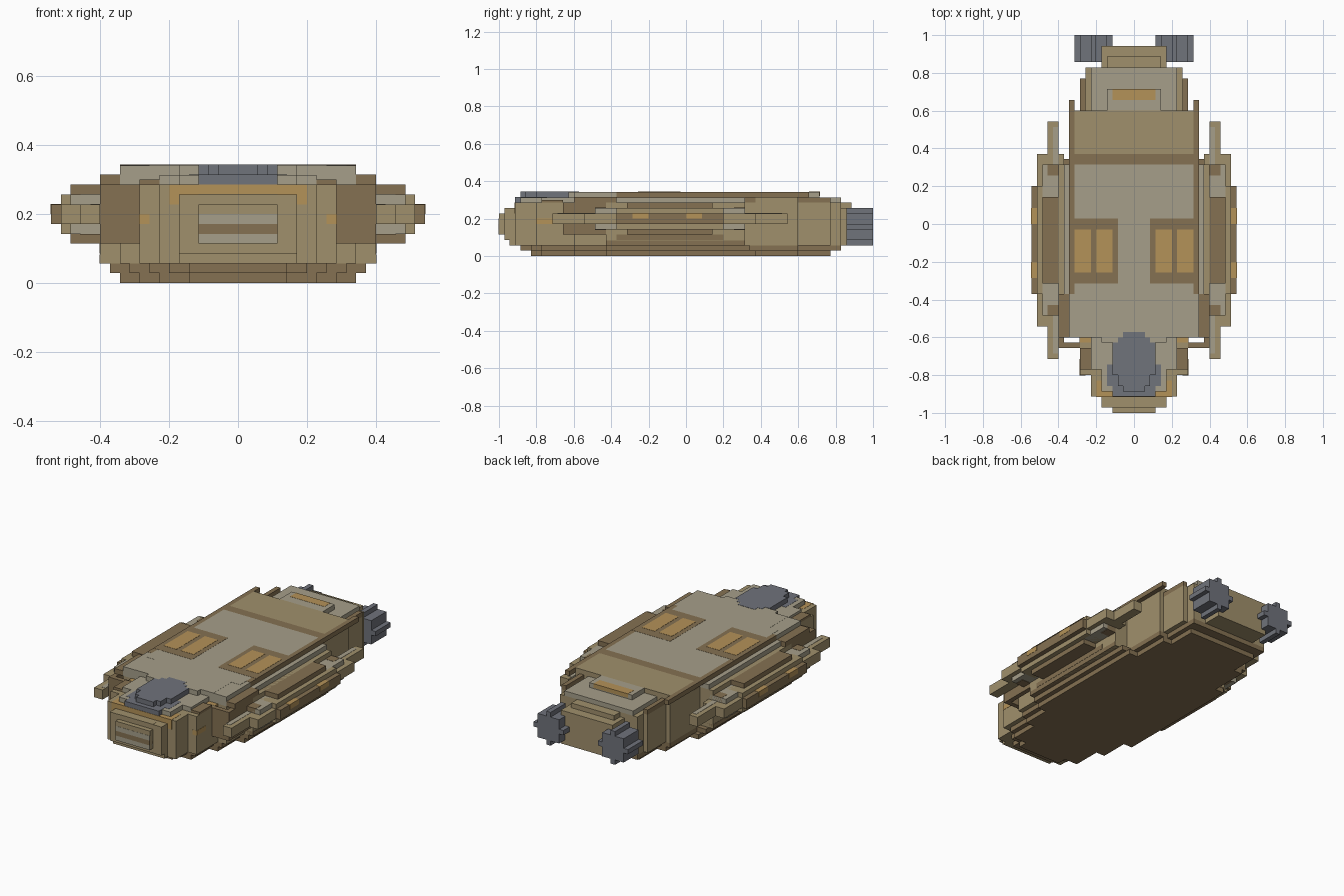
import bpy, bmesh

if "Cube" in bpy.data.objects:
    bpy.data.objects.remove(bpy.data.objects["Cube"])

V = 1 / 35  # one block of the stepped style


def material(name, rgb):
    m = bpy.data.materials.new(name)
    lin = [(c / 255 / 12.92) if c < 10 else ((c / 255 + 0.055) / 1.055) ** 2.4 for c in rgb]
    m.diffuse_color = (*lin, 1)
    m.use_nodes = True
    m.node_tree.nodes["Principled BSDF"].inputs["Base Color"].default_value = m.diffuse_color
    return m


KHAKI = material("khaki", (160, 144, 108))
LIGHT = material("light_tan", (166, 159, 138))
BROWN = material("brown", (133, 113, 82))
AMBER = material("amber", (180, 146, 88))
GREY = material("grey", (112, 115, 123))


def part(name, mat, boxes, mirror=False):
    """Boxes are (x0, x1, y0, y1, z0, z1) in blocks."""
    bm = bmesh.new()
    boxes = list(boxes)
    if mirror:
        boxes += [(-b[1], -b[0], *b[2:]) for b in boxes]
    for x0, x1, y0, y1, z0, z1 in boxes:
        for v in bmesh.ops.create_cube(bm, size=1)["verts"]:
            v.co.x = ((x0 + x1) / 2 + v.co.x * (x1 - x0)) * V
            v.co.y = ((y0 + y1) / 2 + v.co.y * (y1 - y0)) * V
            v.co.z = ((z0 + z1) / 2 + v.co.z * (z1 - z0)) * V
    me = bpy.data.meshes.new(name)
    bm.to_mesh(me)
    bm.free()
    me.materials.append(mat)
    ob = bpy.data.objects.new(name, me)
    bpy.context.collection.objects.link(ob)


def sym(w, y0, y1, z0, z1):
    return (-w, w, y0, y1, z0, z1)


# Hull: stepped plan, abutting sections
part("hull", KHAKI, [
    sym(4, -35, -34, 4, 8), sym(6, -34, -33, 3, 9), sym(6, -33, -32, 2, 9),
    sym(8, -32, -28, 2, 10), sym(10, -28, -21, 2, 10), sym(12, -21, -15, 2, 10),
    sym(14, -15, 11, 2, 10), sym(11, 11, 21, 2, 10), sym(10, 21, 27, 2, 10),
    sym(9, 27, 29, 2, 10), sym(6, 29, 33, 2, 9), sym(5, 29, 31, 9, 10)])

# Belly: two plates, each set in from the one above
part("lower_belly", BROWN, [
    sym(5, -29, -27, 0, 1), sym(8, -27, -21, 0, 1), sym(10, -21, -15, 0, 1),
    sym(12, -15, 13, 0, 1), sym(10, 13, 21, 0, 1), sym(8, 21, 27, 0, 1)])
part("upper_belly", BROWN, [
    sym(5, -31, -29, 1, 2), sym(7, -29, -27, 1, 2), sym(9, -27, -21, 1, 2),
    sym(11, -21, -15, 1, 2), sym(13, -15, 12, 1, 2), sym(11, 12, 21, 1, 2),
    sym(9, 21, 29, 1, 2)])
part("belly_trim", BROWN, [(12, 14.05, -15, 11, 2, 2.9), (13, 14.05, -13, 7, 3, 4)], True)

# Nose bands and amber windows
part("nose_light_bands", LIGHT, [sym(4, -35.04, -34, z, z + 1) for z in (4, 6)])
part("nose_dark_band", BROWN, [sym(4, -35.04, -34, 5, 6)])
part("brow", KHAKI, [sym(4, -34, -33, 8, 9.04)])
part("brow_windows", AMBER, [(3, 7, -32.06, -29, 8, 10.04), (9, 10.06, -28.05, -25, 6, 7),
                             (8, 10.06, -22, -20, 9, 10.03)], True)
part("brow_window_centre", AMBER, [sym(3, -32.06, -31, 9, 10.04)])

# Upper deck in two steps
part("deck_base", LIGHT, [sym(6, -31, -27, 10, 11), sym(8, -27, -21, 10, 11),
                          sym(12, -21, -13, 10, 11), sym(13, -13, 11, 10, 11)])
part("deck_plate", LIGHT, [sym(9, -21, -15, 11, 12), sym(11, -15, 11, 11, 12),
                           sym(6, -22, -21, 11, 12)])
part("rear_deck_band", BROWN, [sym(11, 11, 13, 10, 12)])
part("rear_deck", KHAKI, [sym(11, 13, 21, 10, 12)])
part("tail_plate", LIGHT, [sym(8, 21, 29, 10, 11), sym(5, 21, 25, 11, 12)])
part("tail_window", AMBER, [sym(4, 23, 25.04, 11.2, 12.04)])

# Deck hatches: dark frame with two amber panels on each side
part("hatch_frames", BROWN, [(3, 12, -11, 1, 11, 12.03)], True)
part("hatch_panels", AMBER, [(x, x + 3, -9, -1, 11.5, 12.07) for x in (4, 8)], True)

# Rails and shoulder guards
part("deck_rails", BROWN, [(11, 12, -13, 23, 11, 12)], True)
part("front_rails", LIGHT, [(9, 12, -21, -13, 11, 11.97)], True)
part("tail_rails", BROWN, [(9.02, 10, 21, 27, 10, 11)], True)
part("shoulder_guards", BROWN, [(10, 14, -23, -22, 4, 10), (13, 14, -22, -15, 4, 10),
                                (12, 14, -21, -13, 10, 11.03)], True)
part("nose_side_trim", BROWN, [(8, 10, -27, -23, 10, 10.5)], True)

# Side pods: stepped lens shape
part("pod_spine", KHAKI, [(14, 16, -25, 19, 6, 8), (13, 18, -19, 13, 6, 8)], True)
part("pod_body", LIGHT, [(13, 17, -17, 11, 5, 9), (14, 15, -24, 18, 7, 8.05)], True)
part("pod_ribs", BROWN, [(14, 16, y, y + 2, 4.9, 9.05) for y in (-17, 9)], True)
part("pod_shell", KHAKI, [(13, 18, -13, 7, 5, 9)], True)
part("pod_core", BROWN, [(13, 17, -11, 5, 4, 10)], True)
part("pod_edge", BROWN, [(17, 19, -13, 7, 6, 8)], True)
part("pod_lamps", AMBER, [(18, 19.05, y, y + 3, 7, 8.05) for y in (-10, 0)], True)

# Round turret, flush with the deck at its back
part("turret", GREY, [sym(2, -31, -20, 11, 12.05), sym(3, -30, -21, 11, 12.05),
                      sym(4, -28, -22, 11, 12.05)])
part("turret_base", GREY, [sym(5, -30, -26, 10, 11.04), sym(4, -32, -26, 10, 11.04)])

# Two block-round engines
part("engines", GREY, [(5, 10, 30, 35, 3, 8), (7, 8, 30, 35, 2, 9), (4, 11, 30, 35, 5, 6)], True)
